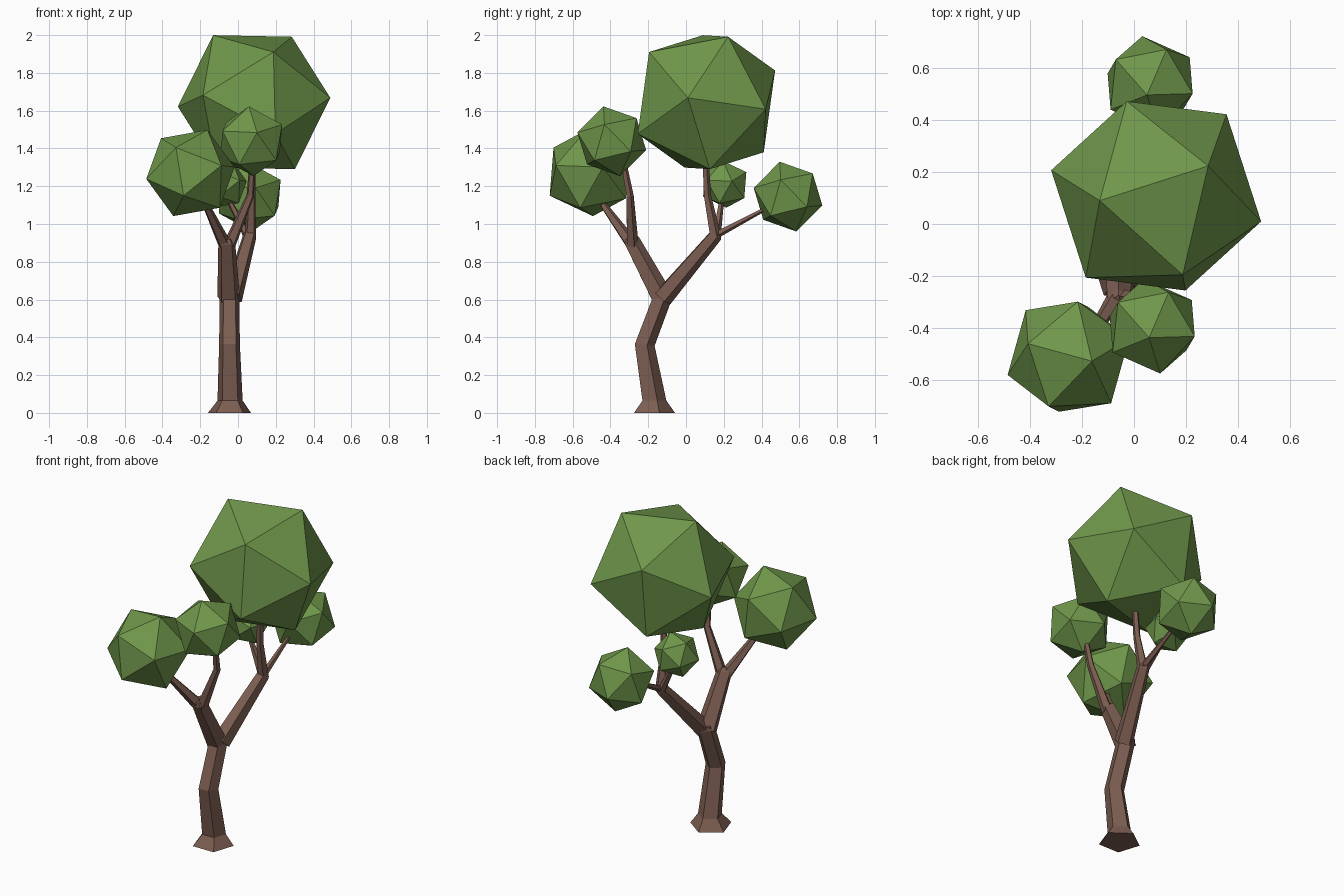
import bpy, bmesh, math
from mathutils import Vector, Matrix

if "Cube" in bpy.data.objects:
    bpy.data.objects.remove(bpy.data.objects["Cube"])


def material(name, rgb):
    m = bpy.data.materials.new(name)
    m.diffuse_color = (*rgb, 1)
    m.use_nodes = True
    m.node_tree.nodes["Principled BSDF"].inputs["Base Color"].default_value = m.diffuse_color
    return m


BARK = material("bark", (0.2, 0.11, 0.082))
LEAF = material("leaf", (0.16, 0.31, 0.07))


def finish(name, bm, mat):
    bmesh.ops.recalc_face_normals(bm, faces=bm.faces)
    me = bpy.data.meshes.new(name)
    bm.to_mesh(me)
    bm.free()
    me.materials.append(mat)
    ob = bpy.data.objects.new(name, me)
    bpy.context.collection.objects.link(ob)
    return ob


def limb(name, path, sides=5, flat_start=False):
    """Sweep a five-sided ring along (x, y, z, radius) points."""
    bm = bmesh.new()
    pts = [Vector(p[:3]) for p in path]
    rings = []
    for i, p in enumerate(path):
        a, b = pts[max(i - 1, 0)], pts[min(i + 1, len(pts) - 1)]
        tangent = (b - a).normalized()
        if flat_start and i < 2:
            tangent = Vector((0, 0, 1))
        q = Vector((0, 0, 1)).rotation_difference(tangent)
        ring = []
        for k in range(sides):
            t = math.pi / 2 + 2 * math.pi * k / sides
            ring.append(bm.verts.new(pts[i] + q @ Vector((p[3] * math.cos(t), p[3] * math.sin(t), 0))))
        rings.append(ring)
    for lo, hi in zip(rings, rings[1:]):
        for k in range(sides):
            n = (k + 1) % sides
            bm.faces.new((lo[k], lo[n], hi[n], hi[k]))
    bm.faces.new(rings[0][::-1])
    bm.faces.new(rings[-1])
    return finish(name, bm, BARK)


def frame(a, b):
    """Orthonormal axes with z along a and x towards b."""
    z = Vector(a).normalized()
    x = (Vector(b) - z * Vector(b).dot(z)).normalized()
    return Matrix((x, z.cross(x), z)).transposed()


def foliage(name, centre, radius, pole, neighbour):
    """Icosahedron turned so two adjacent corners point along pole and neighbour."""
    bm = bmesh.new()
    bmesh.ops.create_icosphere(bm, subdivisions=1, radius=1)
    top = max(bm.verts, key=lambda v: v.co.z)
    side = top.link_edges[0].other_vert(top)
    rot = frame(pole, neighbour) @ frame(top.co, side.co).transposed()
    for v in bm.verts:
        v.co = Vector(centre) + rot @ v.co.normalized() * radius
    return finish(name, bm, LEAF)


# Trunk with flared foot
limb("trunk", [(-.045, -.178, 0, .12), (-.042, -.174, .065, .07),
               (-.045, -.224, .36, .058), (-.045, -.124, .625, .054),
               (-.045, -.118, .65, .05)], flat_start=True)

# Front fork and its twigs
limb("front_branch", [(-.05, -.13, .61, .062), (-.06, -.29, .91, .046), (-.06, -.3, .93, .03)])
limb("front_upper_twig", [(-.045, -.285, .89, .034), (.065, -.298, 1.15, .021), (.075, -.33, 1.32, .016)])
limb("front_side_twig", [(-.07, -.285, .89, .036), (-.165, -.43, 1.09, .02), (-.19, -.46, 1.15, .016)])

# Back fork and its twigs
limb("back_branch", [(-.03, -.125, .61, .055), (.062, .155, .94, .038), (.064, .165, .955, .025)])
limb("back_upper_twig", [(.065, .155, .93, .032), (.072, .112, 1.15, .021), (.08, .1, 1.38, .017)])
limb("back_side_twig", [(.065, .155, .94, .02), (.06, .39, 1.065, .012), (.06, .44, 1.09, .01)])
limb("back_left_twig", [(.055, .16, .93, .024), (-.045, .187, 1.12, .014), (-.055, .19, 1.15, .012)])

# Foliage clumps: two shared orientations for the smaller ones
wide = ((.09, -.017, .227), (-.155, .05, .187))
tilt = ((-.012, -.044, .185), (.03, -.18, .048))
foliage("crown", (.085, .108, 1.645), .416, (-.217, -.018, .355), (.2, .115, .345))
foliage("front_left_clump", (-.252, -.51, 1.27), .246, *wide)
foliage("front_right_clump", (.07, -.393, 1.438), .19, *tilt)
foliage("back_clump", (.062, .54, 1.145), .19, *tilt)
foliage("small_clump", (-.08, .205, 1.21), .133, *wide)
